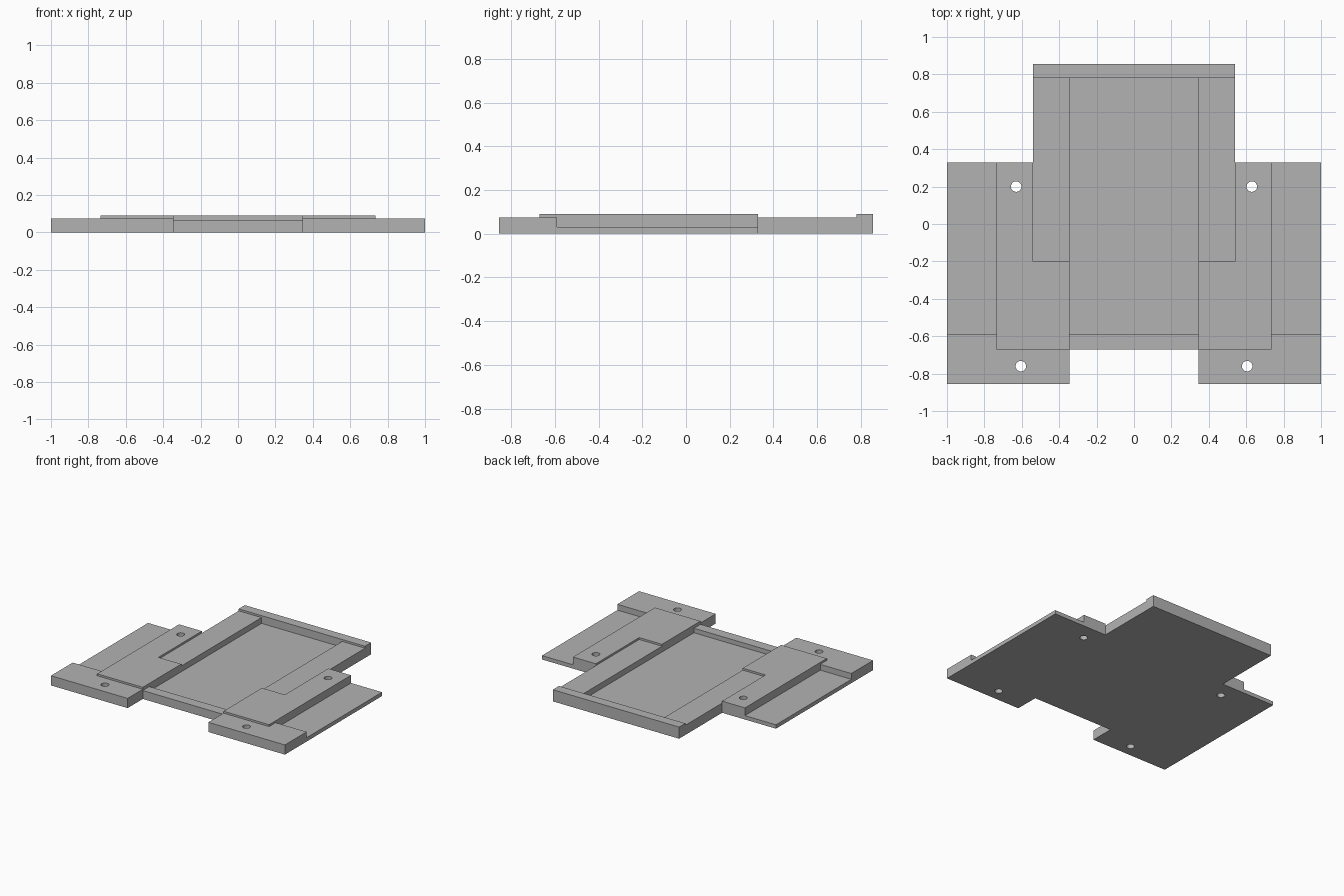
import bpy
import bmesh

if "Cube" in bpy.data.objects:
    bpy.data.objects.remove(bpy.data.objects["Cube"], do_unlink=True)

TOP = 0.09      # pads and back rail
STEP = 0.075    # feet and side ledges
RAIL = 0.065    # front rail
FLOOR = 0.03    # pocket floor and wings
SLOT_X, BACK_X, PAD_X, END_X = 0.345, 0.54, 0.735, 1.0
FRONT_Y, PAD_Y, WING_Y, LEDGE_Y = -0.855, -0.67, -0.59, -0.2
SHOULDER_Y, RAIL_Y, BACK_Y = 0.33, 0.78, 0.855
HIGH = 0.3      # cutters reach well above the plate

grey = bpy.data.materials.new("plain grey")
grey.use_nodes = True
colour = (0.45, 0.45, 0.45, 1)
grey.diffuse_color = colour
grey.node_tree.nodes["Principled BSDF"].inputs["Base Color"].default_value = colour


def make_object(name, bm):
    bmesh.ops.recalc_face_normals(bm, faces=bm.faces)
    mesh = bpy.data.meshes.new(name)
    bm.to_mesh(mesh)
    bm.free()
    mesh.materials.append(grey)
    obj = bpy.data.objects.new(name, mesh)
    bpy.context.scene.collection.objects.link(obj)
    return obj


def prism(name, outline, z0, z1):
    """Extrude a flat outline from z0 up to z1."""
    bm = bmesh.new()
    face = bm.faces.new([bm.verts.new((x, y, z0)) for x, y in outline])
    result = bmesh.ops.extrude_face_region(bm, geom=[face])
    verts = [v for v in result["geom"] if isinstance(v, bmesh.types.BMVert)]
    bmesh.ops.translate(bm, verts=verts, vec=(0, 0, z1 - z0))
    return make_object(name, bm)


def carve(target, cutter):
    """Subtract a cutter from the target, then discard it."""
    cutter.hide_render = True
    mod = target.modifiers.new("cut", "BOOLEAN")
    mod.operation = "DIFFERENCE"
    mod.solver = "EXACT"
    mod.object = cutter
    bpy.context.view_layer.update()
    graph = bpy.context.evaluated_depsgraph_get()
    mesh = bpy.data.meshes.new_from_object(target.evaluated_get(graph))
    target.modifiers.clear()
    target.data = mesh
    bpy.data.objects.remove(cutter, do_unlink=True)


def carve_box(target, x0, x1, y0, y1, z):
    """Lower the surface inside a rectangle to height z."""
    outline = [(x0, y0), (x1, y0), (x1, y1), (x0, y1)]
    carve(target, prism("cutter", outline, z, HIGH))


# Full-height plate from a mirrored outline
half = [(SLOT_X, PAD_Y), (SLOT_X, FRONT_Y), (END_X, FRONT_Y),
        (END_X, SHOULDER_Y), (BACK_X, SHOULDER_Y), (BACK_X, BACK_Y)]
plate = prism("mounting_plate", half + [(-x, y) for x, y in reversed(half)], 0, TOP)

# Side ledges, narrow between the pads and open at the sides behind them
carve_box(plate, -BACK_X, BACK_X, LEDGE_Y, RAIL_Y, STEP)
carve_box(plate, -1.2, 1.2, SHOULDER_Y, RAIL_Y, STEP)

# Front feet
carve_box(plate, -1.2, 1.2, -1.2, PAD_Y, STEP)

# Front rail and central pocket
carve_box(plate, -SLOT_X, SLOT_X, -0.75, -0.5, RAIL)
carve_box(plate, -SLOT_X, SLOT_X, WING_Y, RAIL_Y, FLOOR)

for side in (-1, 1):
    inner, outer = sorted((side * PAD_X, side * 1.2))
    # Step beside the pad, then the thin wing
    carve_box(plate, inner, outer, -1.2, -0.5, STEP)
    carve_box(plate, inner, outer, WING_Y, 0.5, FLOOR)
    # Screw holes
    for x, y in ((0.63, 0.2), (0.605, -0.76)):
        bm = bmesh.new()
        bmesh.ops.create_cone(bm, cap_ends=True, segments=32, radius1=0.028,
                              radius2=0.028, depth=1)
        bmesh.ops.translate(bm, verts=bm.verts, vec=(side * x, y, 0))
        carve(plate, make_object("hole_cutter", bm))

# Tidy the faces and keep the edges sharp
bm = bmesh.new()
bm.from_mesh(plate.data)
bmesh.ops.remove_doubles(bm, verts=bm.verts, dist=0.0001)
bmesh.ops.dissolve_limit(bm, angle_limit=0.01, verts=bm.verts, edges=bm.edges)
bm.to_mesh(plate.data)
bm.free()
plate.data.name = "mounting_plate"
bpy.context.view_layer.objects.active = plate
plate.select_set(True)
bpy.ops.object.shade_smooth_by_angle()
